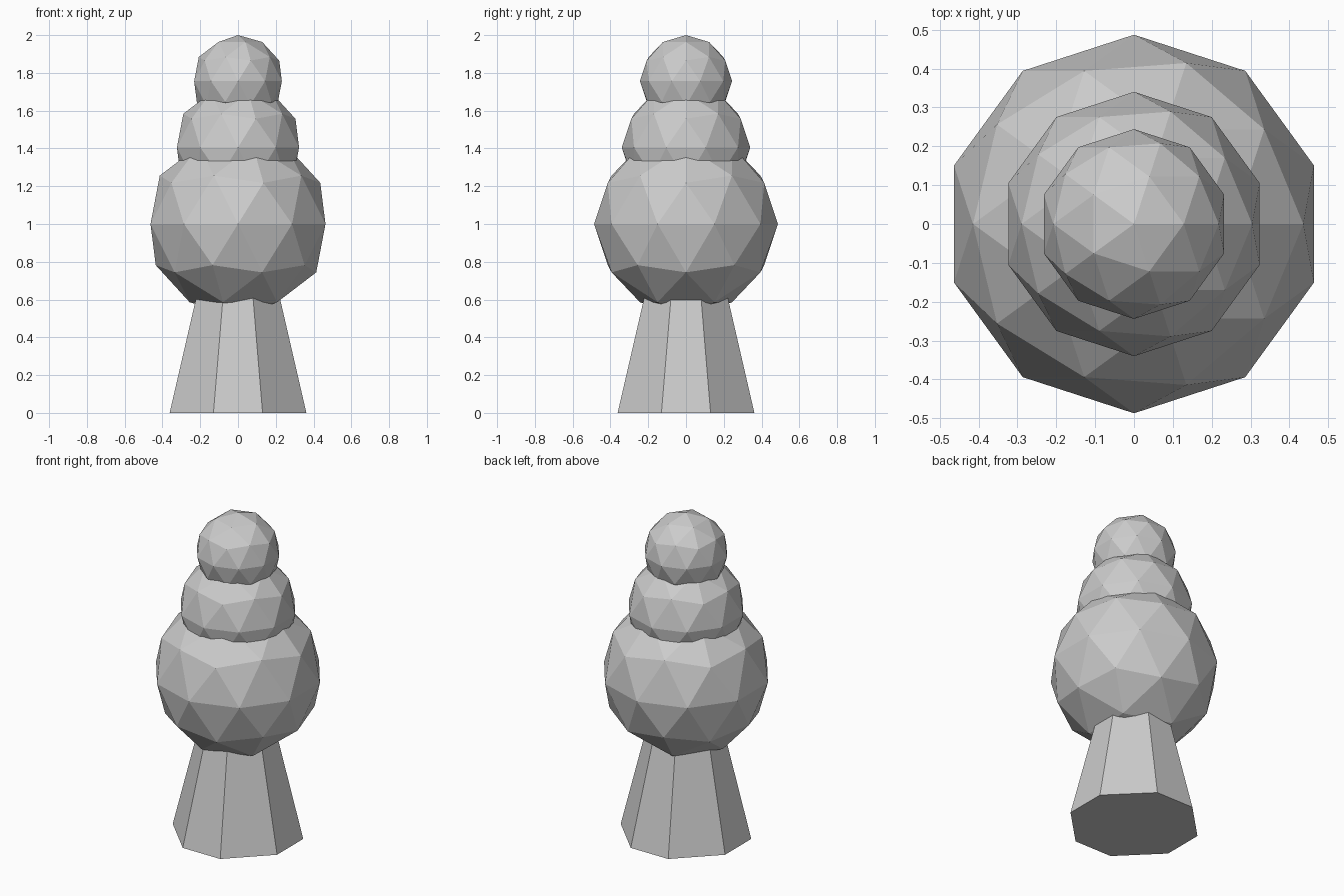
import bpy
import bmesh

if "Cube" in bpy.data.objects:
    bpy.data.objects.remove(bpy.data.objects["Cube"])


def foliage(name, radius, z):
    # low-poly ball, flat shaded
    bpy.ops.mesh.primitive_ico_sphere_add(subdivisions=2, radius=radius, location=(0, 0, z))
    bpy.context.object.name = name


def octagon(bm, wide, narrow, z):
    # square with its corners cut off
    w, n = wide, narrow
    pts = [(w, -n), (w, n), (n, w), (-n, w), (-w, n), (-w, -n), (-n, -w), (n, -w)]
    return [bm.verts.new((x, y, z)) for x, y in pts]


def trunk(name, wide, narrow, height, taper):
    bm = bmesh.new()
    low = octagon(bm, wide, narrow, 0)
    high = octagon(bm, wide * taper, narrow * taper, height)
    bm.faces.new(low[::-1])
    bm.faces.new(high)
    for i in range(8):
        j = (i + 1) % 8
        bm.faces.new((low[i], low[j], high[j], high[i]))
    mesh = bpy.data.meshes.new(name)
    bm.to_mesh(mesh)
    bm.free()
    bpy.context.collection.objects.link(bpy.data.objects.new(name, mesh))


# Tapered trunk, its top hidden inside the lowest ball
trunk("trunk", 0.362, 0.13, 0.8, 0.49)

# Three stacked balls of leaves
foliage("foliage_bottom", 0.487, 1.0)
foliage("foliage_middle", 0.34, 1.405)
foliage("foliage_top", 0.244, 1.756)
